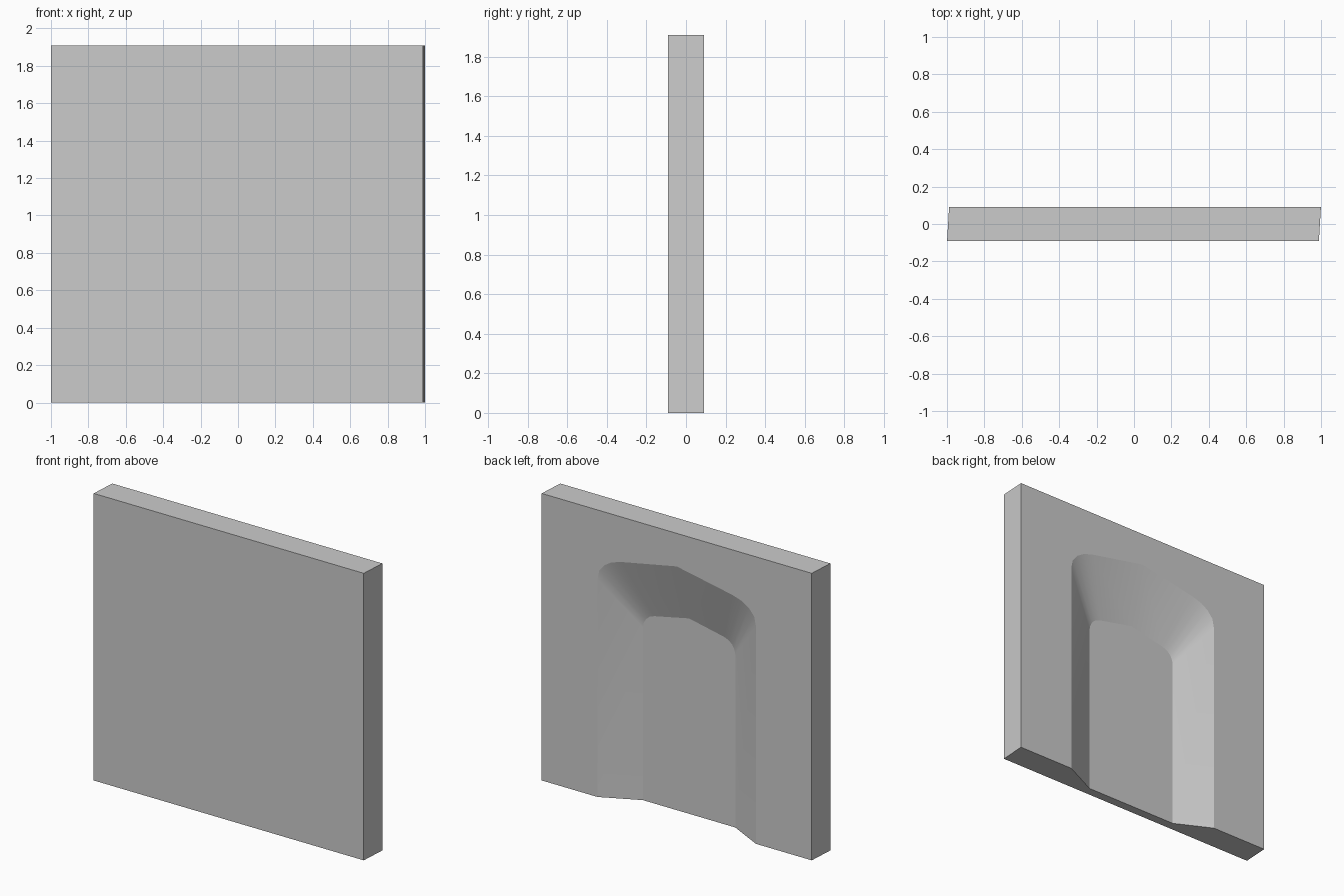
import bpy
import bmesh

if "Cube" in bpy.data.objects:
    bpy.data.objects.remove(bpy.data.objects["Cube"])

FRONT, FLOOR, BACK, TOP = -0.09, -0.03, 0.09, 1.91
SHEAR = 0.06          # the slab ends are very slightly skewed
HALF_W = 0.994

bm = bmesh.new()


def vert(x, y, z):
    return bm.verts.new((x + SHEAR * y, y, z))


def arch(half, y):
    """Arched outline from bottom +x, over the crown, to bottom -x."""
    pts = half + [(-x, z) for x, z in reversed(half[:-1])]
    return [vert(x, y, z) for x, z in pts]


# niche outlines: wide rim on the back face, narrower recessed panel
rim = arch([(0.583, 0), (0.583, 1.45), (0.57, 1.51), (0.53, 1.557),
            (0.48, 1.588), (0.41, 1.61), (0, 1.69)], BACK)
panel = arch([(0.34, 0), (0.34, 1.15), (0.334, 1.18), (0.318, 1.21),
              (0.29, 1.234), (0.255, 1.247), (0, 1.30)], FLOOR)

# slab corners: bottom +x, top +x, top -x, bottom -x
corners = [(HALF_W, 0), (HALF_W, TOP), (-HALF_W, TOP), (-HALF_W, 0)]
front = [vert(x, FRONT, z) for x, z in corners]
back = [vert(x, BACK, z) for x, z in corners]

# front, ends and top
bm.faces.new(front)
for i in range(3):
    bm.faces.new((front[i], front[i + 1], back[i + 1], back[i]))

# back face around the niche, split at the crown
mid = len(rim) // 2
bm.faces.new([back[0], back[1]] + rim[mid::-1])
bm.faces.new((back[1], back[2], rim[mid]))
bm.faces.new([back[2], back[3]] + rim[:mid - 1:-1])

# recessed panel and underside
bm.faces.new(panel)
bm.faces.new((front[0], back[0], rim[0], panel[0], panel[-1],
              rim[-1], back[3], front[3]))

# sloped niche walls, smooth shaded
walls = []
for i in range(len(rim) - 1):
    f = bm.faces.new((rim[i], rim[i + 1], panel[i + 1], panel[i]))
    f.smooth = True
    walls.append(f)

bmesh.ops.recalc_face_normals(bm, faces=bm.faces)

# keep crisp edges where the walls meet flat faces
for e in bm.edges:
    if sum(f.smooth for f in e.link_faces) == 1:
        e.smooth = False

mesh = bpy.data.meshes.new("wall_panel_with_niche")
bm.to_mesh(mesh)
bm.free()
obj = bpy.data.objects.new("wall_panel_with_niche", mesh)
bpy.context.collection.objects.link(obj)
